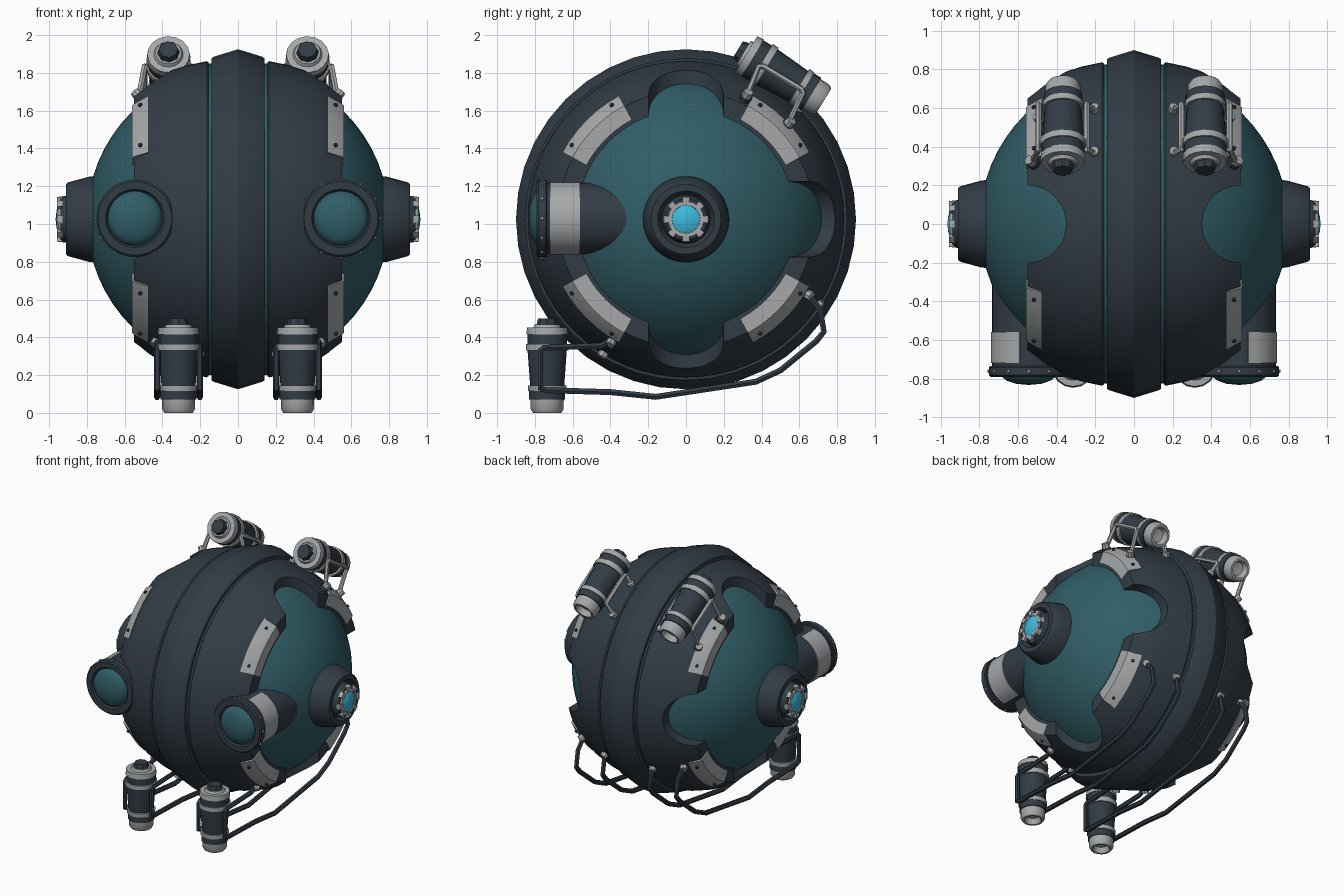
import bpy, bmesh, math
from mathutils import Vector, Matrix

if "Cube" in bpy.data.objects:
    bpy.data.objects.remove(bpy.data.objects["Cube"])

CENTRE = Vector((0, 0, 1.025))
made = []


def material(name, rgb):
    m = bpy.data.materials.new(name)
    m.use_nodes = True
    m.diffuse_color = (*rgb, 1)
    bsdf = m.node_tree.nodes["Principled BSDF"]
    bsdf.inputs["Base Color"].default_value = (*rgb, 1)
    bsdf.inputs["Roughness"].default_value = 0.6
    return m


DARK = material("dark_metal", (0.032, 0.045, 0.06))
TEAL = material("teal_paint", (0.03, 0.11, 0.135))
GREY = material("pale_metal", (0.38, 0.39, 0.4))
CYAN = material("cyan_glow", (0.045, 0.5, 0.74))


def add_object(name, mesh, mat):
    mesh.materials.clear()
    mesh.materials.append(mat)
    obj = bpy.data.objects.new(name, mesh)
    bpy.context.collection.objects.link(obj)
    made.append(obj)
    return obj


def baked_mesh(obj):
    """Mesh of an object with its modifiers or bevel applied."""
    dg = bpy.context.evaluated_depsgraph_get()
    return bpy.data.meshes.new_from_object(obj.evaluated_get(dg))


def lathe(name, profile, mat, origin, axis, ref=None, sweep=360, steps=32):
    """Turn (radius, height) points round an axis; a partial sweep is centred on ref."""
    z = Vector(axis).normalized()
    x = Vector(ref) if ref else z.orthogonal()
    x = (x - z * x.dot(z)).normalized()
    y = z.cross(x)
    frame = Matrix((x, y, z)).transposed().to_4x4()
    frame.translation = Vector(origin)
    bm = bmesh.new()
    a = -math.radians(sweep) / 2
    vs = [bm.verts.new((r * math.cos(a), r * math.sin(a), h)) for r, h in profile]
    es = [bm.edges.new(pair) for pair in zip(vs, vs[1:])]
    bmesh.ops.spin(bm, geom=vs + es, cent=(0, 0, 0), axis=(0, 0, 1),
                   angle=math.radians(sweep), steps=steps)
    bmesh.ops.remove_doubles(bm, verts=bm.verts[:], dist=1e-5)
    if sweep < 360:
        bmesh.ops.holes_fill(bm, edges=bm.edges[:], sides=0)
    bmesh.ops.recalc_face_normals(bm, faces=bm.faces[:])
    bm.transform(frame)
    mesh = bpy.data.meshes.new(name)
    bm.to_mesh(mesh)
    bm.free()
    return add_object(name, mesh, mat)


def drum(name, r0, r1, h0, h1, mat, origin, axis, steps=20):
    return lathe(name, [(0, h0), (r0, h0), (r1, h1), (0, h1)], mat, origin, axis, steps=steps)


def pipe(name, points, radius, mat):
    curve = bpy.data.curves.new(name, 'CURVE')
    curve.dimensions = '3D'
    curve.bevel_depth = radius
    curve.bevel_resolution = 1
    curve.use_fill_caps = True
    spline = curve.splines.new('POLY')
    spline.points.add(len(points) - 1)
    for p, co in zip(spline.points, points):
        p.co = (*co, 1)
    temp = bpy.data.objects.new(name + "_path", curve)
    bpy.context.collection.objects.link(temp)
    mesh = baked_mesh(temp)
    bpy.data.objects.remove(temp)
    return add_object(name, mesh, mat)


def pipe_foot(name, point):
    """Collar and nut where a pipe meets the hull."""
    out = (Vector(point) - CENTRE).normalized()
    drum(name + "_flange", 0.036, 0.032, -0.05, 0.0, DARK, point, out, 8)
    drum(name + "_collar", 0.028, 0.026, 0.0, 0.035, GREY, point, out, 8)


def thruster(name, nozzle, axis, k):
    """Canister thruster from its open nozzle to its end cap."""
    lathe(name + "_nozzle", [(r * k, h * k) for r, h in (
        (0, 0.05), (0.045, 0.04), (0.06, 0), (0.075, 0), (0.087, 0.02), (0.088, 0.075), (0, 0.075))],
        GREY, nozzle, axis, steps=16)
    for part, r0, r1, h0, h1, mat in (
            ("tail", 0.095, 0.095, 0.07, 0.12, DARK),
            ("tail_band", 0.1, 0.102, 0.115, 0.145, GREY),
            ("body", 0.09, 0.104, 0.14, 0.335, DARK),
            ("body_band", 0.113, 0.113, 0.33, 0.365, GREY),
            ("neck", 0.105, 0.105, 0.365, 0.42, DARK),
            ("shoulder", 0.11, 0.106, 0.415, 0.452, GREY),
            ("collar", 0.075, 0.065, 0.45, 0.468, GREY),
            ("cap", 0.058, 0.048, 0.46, 0.5, DARK)):
        drum(f"{name}_{part}", r0 * k, r1 * k, h0 * k, h1 * k, mat, nozzle, axis,
             8 if part == "cap" else 16)


# Inner hull, seam disc and central band
arc = [math.pi * i / 32 for i in range(33)]
lathe("inner_hull", [(0.8 * math.sin(t), -0.8 * math.cos(t)) for t in arc], TEAL,
      CENTRE, (1, 0, 0), steps=64)
drum("seam_disc", 0.825, 0.825, -0.165, 0.165, TEAL, CENTRE, (1, 0, 0), 64)
lathe("central_band", [(0.8, -0.14), (0.852, -0.14), (0.86, -0.13), (0.9, 0),
                       (0.86, 0.13), (0.852, 0.14), (0.8, 0.14)], DARK,
      CENTRE, (1, 0, 0), steps=40)

for s, side in ((1, "left"), (-1, "right")):
    out = Vector((s, 0, 0))

    # Armour shell with rounded notches at top, bottom and back
    shell = lathe(side + "_shell", [(0.75, 0.155), (0.83, 0.155), (0.837, 0.165), (0.815, 0.27),
                                    (0.78, 0.38), (0.737, 0.47), (0.68, 0.55), (0.56, 0.55),
                                    (0.6, 0.5), (0.75, 0.155)], DARK, CENTRE, out, steps=64)
    cutters = [drum("notch_cutter", 0.2, 0.2, h0, 1.2, DARK, CENTRE + out * 0.552, axis, 40)
               for h0, axis in ((-1.2, (0, 0, 1)), (0.1, (0, 1, 0)))]
    for c in cutters:
        c.hide_render = True
        mod = shell.modifiers.new("notch", 'BOOLEAN')
        mod.operation = 'DIFFERENCE'
        mod.object = c
    cut = baked_mesh(shell)
    shell.modifiers.clear()
    shell.data = cut
    for c in cutters:
        made.remove(c)
        bpy.data.objects.remove(c)

    # Bolted corner plates on the four diagonals
    for y in (-1, 1):
        for z in (-1, 1):
            name = f"{side}_{'front' if y < 0 else 'back'}_{'upper' if z > 0 else 'lower'}_plate"
            ref = Vector((0, y, z))
            lathe(name, [(0.7, 0.475), (0.744, 0.475), (0.696, 0.55), (0.685, 0.56), (0.6, 0.56),
                         (0.6, 0.53), (0.7, 0.475)], GREY, CENTRE, out, ref, 33, 6)
            for turn in (-12, 12):
                d = Matrix.Rotation(math.radians(turn), 3, 'X') @ ref.normalized()
                drum(name + "_bolt", 0.014, 0.01, -0.02, 0.012, DARK,
                     CENTRE + out * 0.515 + d * 0.717, d + out * 0.6, 8)

    # Side hub with toothed ring and glowing core
    lathe(side + "_hub", [(0, 0.7), (0.235, 0.7), (0.225, 0.79), (0.195, 0.9), (0.185, 0.91),
                          (0.15, 0.91), (0.13, 0.875), (0, 0.875)], DARK, CENTRE, out)
    lathe(side + "_hub_boss", [(0, 0.87), (0.13, 0.87), (0.122, 0.925), (0.11, 0.94), (0, 0.94)],
          DARK, CENTRE, out, steps=16)
    lathe(side + "_hub_ring", [(0.07, 0.93), (0.1, 0.93), (0.096, 0.952), (0.075, 0.952),
                               (0.07, 0.93)], GREY, CENTRE, out, steps=16)
    for i in range(8):
        d = Vector((0, math.cos(i * math.pi / 4), math.sin(i * math.pi / 4)))
        lathe(side + "_hub_tooth", [(0.08, 0.93), (0.122, 0.93), (0.118, 0.957), (0.08, 0.957),
                                    (0.08, 0.93)], GREY, CENTRE, out, d, 20, 2)
    lathe(side + "_hub_core", [(0, 0.92), (0.077, 0.92), (0.074, 0.948), (0.045, 0.961),
                               (0, 0.966)], CYAN, CENTRE, out, steps=16)

    # Front lamp with half sleeve, riveted flange and domed lens
    lamp, ahead = Vector((0.545 * s, 0, 1.03)), Vector((0, -1, 0))
    drum(side + "_lamp_housing", 0.19, 0.19, 0.28, 0.74, DARK, lamp, ahead, 32)
    lathe(side + "_lamp_sleeve", [(0.17, 0.56), (0.196, 0.56), (0.196, 0.72), (0.17, 0.72),
                                  (0.17, 0.56)], GREY, lamp, ahead, out, 152, 16)
    lathe(side + "_lamp_flange", [(0, 0.735), (0.2, 0.735), (0.205, 0.742), (0.205, 0.782),
                                  (0.195, 0.792), (0.155, 0.792), (0.145, 0.775), (0, 0.775)],
          DARK, lamp, ahead)
    lathe(side + "_lamp_lens", [(0, 0.77), (0.146, 0.77), (0.137, 0.792), (0.115, 0.81),
                                (0.065, 0.827), (0, 0.833)], TEAL, lamp, ahead)
    for i in range(12):
        d = Vector((math.cos(i * math.pi / 6), 0, math.sin(i * math.pi / 6)))
        drum(side + "_lamp_rivet", 0.012, 0.008, 0.19, 0.212, GREY, lamp + ahead * 0.762, d, 6)

    # Upper thruster on its cradle
    thruster(side + "_upper_thruster", (0.368 * s, 0.728, 1.649), (0, -0.855, 0.52), 1.06)
    for name, x, foot, sink in (("outer", 0.495, 0.525, 0), ("inner", 0.245, 0.2, 0.075)):
        path = [(foot * s, 0.32 + sink * 0.6, 1.675 + sink), (x * s, 0.385, 1.835),
                (x * s, 0.41, 1.835), (x * s, 0.61, 1.715), (x * s, 0.62, 1.695),
                ((foot - 0.04 * (name == "outer")) * s, 0.54 + sink * 0.6, 1.53 + sink)]
        pipe(f"{side}_upper_{name}_cradle", path, 0.016, GREY)
        for p in (path[0], path[-1]):
            pipe_foot(f"{side}_upper_{name}_foot", p)

    # Lower thruster with long pipes running under the hull
    thruster(side + "_lower_thruster", (0.315 * s, -0.735, 0), (0, 0, 1), 1)
    for name, x, front, back in (("outer", 0.428, (-0.39, 0.385), (0.64, 0.63)),
                                 ("inner", 0.202, (-0.43, 0.325), (0.69, 0.58))):
        run = [front, (-0.45, 0.355), (-0.75, 0.345), (-0.77, 0.33), (-0.77, 0.13), (-0.74, 0.12),
               (-0.4, 0.11), (-0.16, 0.085), (0.37, 0.165), (0.5, 0.225), (0.69, 0.38),
               (0.73, 0.43), (0.71, 0.55), back]
        path = [(x * s, y, z) for y, z in run]
        pipe(f"{side}_lower_{name}_pipe", path, 0.018, DARK)
        for p in (path[0], path[-1]):
            pipe_foot(f"{side}_lower_{name}_foot", p)

# Smooth shading with crisp edges
bpy.ops.object.select_all(action='DESELECT')
for obj in made:
    obj.select_set(True)
bpy.context.view_layer.objects.active = made[0]
bpy.ops.object.shade_smooth_by_angle(angle=math.radians(32))
